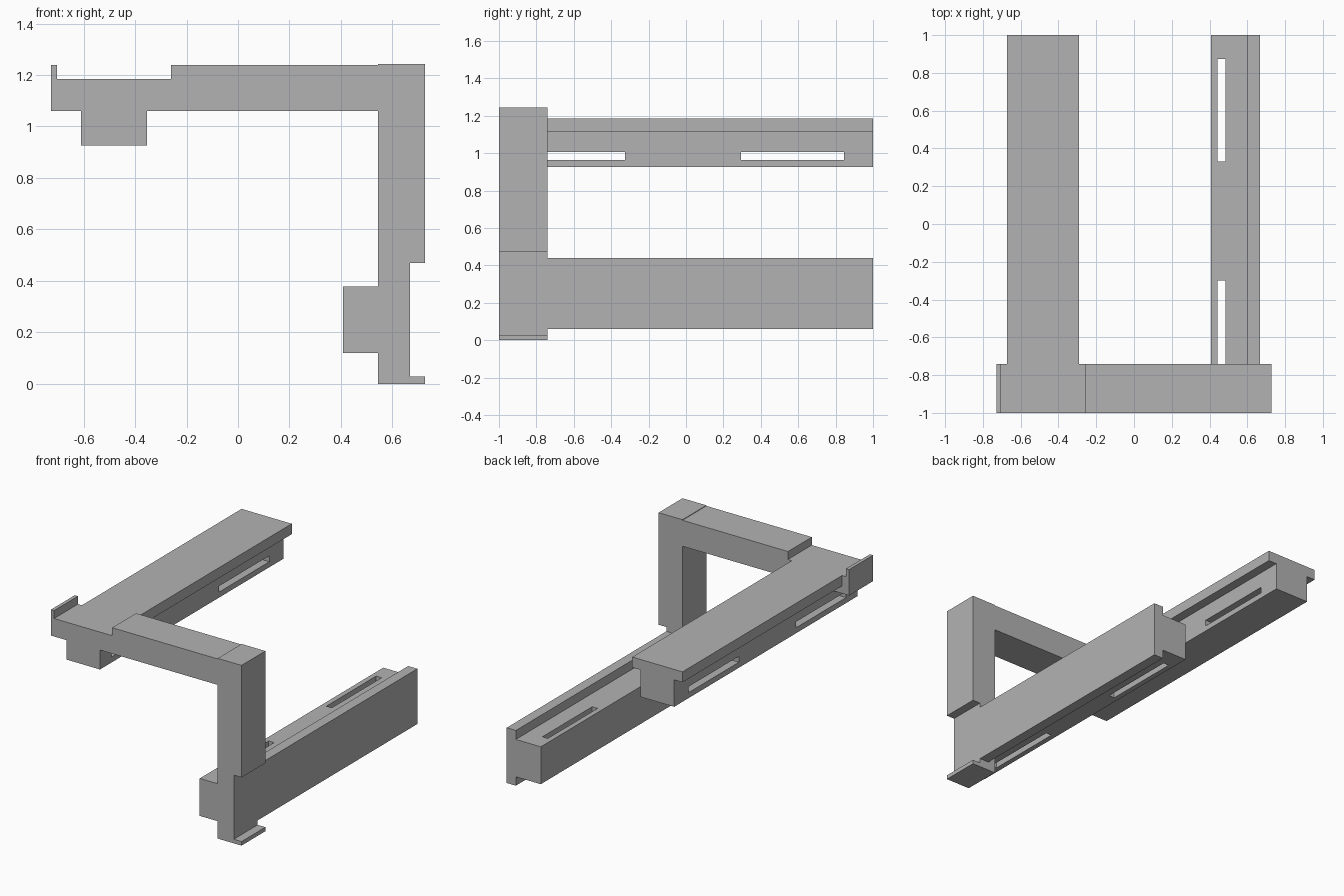
import bpy
import bmesh

cube = bpy.data.objects.get("Cube")
if cube:
    bpy.data.objects.remove(cube, do_unlink=True)

grey = bpy.data.materials.new("plain grey")
grey.use_nodes = True
grey.diffuse_color = (0.45, 0.45, 0.45, 1)
grey.node_tree.nodes["Principled BSDF"].inputs["Base Color"].default_value = grey.diffuse_color

FRONT, BACK, BRACKET_BACK = -1.0, 1.0, -0.74


def extrude(name, profile, y0, y1):
    """Extrude an (x, z) outline along y."""
    bm = bmesh.new()
    face = bm.faces.new([bm.verts.new((x, y0, z)) for x, z in profile])
    out = bmesh.ops.extrude_face_region(bm, geom=[face])["geom"]
    moved = [v for v in out if isinstance(v, bmesh.types.BMVert)]
    bmesh.ops.translate(bm, verts=moved, vec=(0, y1 - y0, 0))
    bmesh.ops.recalc_face_normals(bm, faces=bm.faces)
    mesh = bpy.data.meshes.new(name)
    bm.to_mesh(mesh)
    bm.free()
    mesh.materials.append(grey)
    obj = bpy.data.objects.new(name, mesh)
    bpy.context.collection.objects.link(obj)
    return obj


def rect(x0, x1, z0, z1):
    return [(x0, z0), (x1, z0), (x1, z1), (x0, z1)]


def cut_slots(rail, outline, spans):
    """Cut long slots right through the stem of a rail."""
    for y0, y1 in spans:
        cutter = extrude("slot_cutter", outline, y0, y1)
        cutter.hide_render = True
        mod = rail.modifiers.new("slot", "BOOLEAN")
        mod.operation = "DIFFERENCE"
        mod.solver = "EXACT"
        mod.object = cutter
        bpy.context.view_layer.objects.active = rail
        bpy.ops.object.modifier_apply(modifier=mod.name)
        bpy.data.objects.remove(cutter, do_unlink=True)


def tee(cross, depth):
    """T outline from flange/stem limits across and (base, step, tip) in depth."""
    f0, f1, s0, s1 = cross
    base, step, tip = depth
    return [(f0, base), (f1, base), (f1, step), (s1, step),
            (s1, tip), (s0, tip), (s0, step), (f0, step)]


# Upper T rail, stem pointing down, slots across the stem
upper = extrude("upper_rail", tee((-0.673, -0.29, -0.61, -0.353), (1.184, 1.112, 0.926)), FRONT, BACK)
cut_slots(upper, rect(-0.65, -0.31, 0.964, 1.005), [(-0.873, -0.326), (0.295, 0.845)])

# Lower T rail, lying on its side with the stem pointing inward
side = [(x, z) for z, x in tee((0.059, 0.44, 0.12, 0.378), (0.668, 0.598, 0.408))]
lower = extrude("lower_rail", side, FRONT, BACK)
cut_slots(lower, rect(0.443, 0.485, 0.08, 0.42), [(-0.845, -0.298), (0.33, 0.873)])

# Bracket beam, notched on top to seat the upper rail
extrude("bracket_beam", [
    (-0.727, 1.06), (0.545, 1.06), (0.545, 1.239), (-0.26, 1.239),
    (-0.26, 1.184), (-0.703, 1.184), (-0.703, 1.239), (-0.727, 1.239),
], FRONT, BRACKET_BACK)

# Bracket post, notched on the outside to seat the lower rail
extrude("bracket_post", [
    (0.545, 0), (0.727, 0), (0.727, 0.028), (0.668, 0.028),
    (0.668, 0.47), (0.727, 0.47), (0.727, 1.243), (0.545, 1.243),
], FRONT, BRACKET_BACK)
